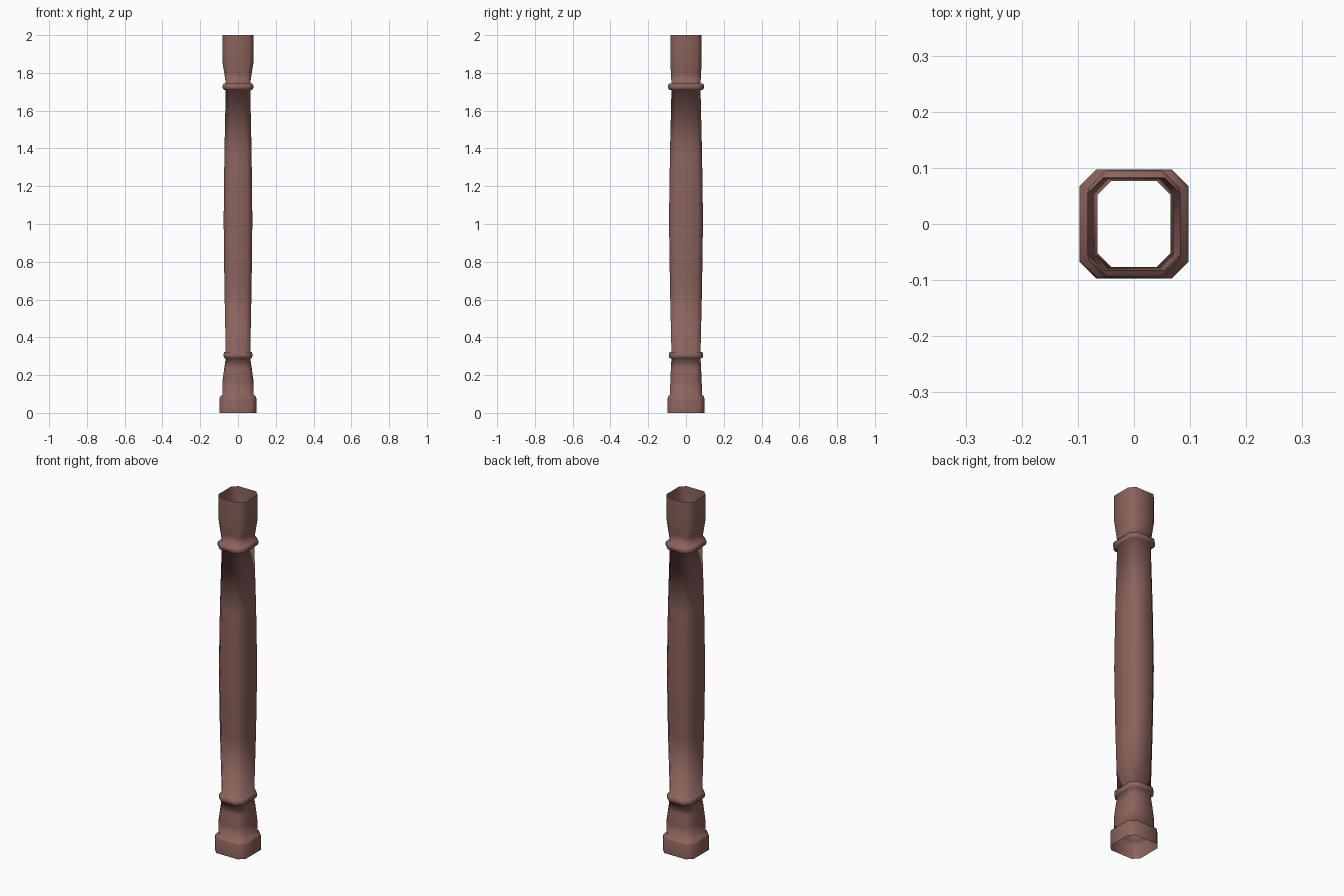
import bpy
import bmesh

if "Cube" in bpy.data.objects:
    bpy.data.objects.remove(bpy.data.objects["Cube"], do_unlink=True)

# Single reddish brown paint
paint = bpy.data.materials.new("reddish_brown")
paint.use_nodes = True
colour = (0.26, 0.125, 0.107, 1)
paint.diffuse_color = colour
paint.node_tree.nodes["Principled BSDF"].inputs["Base Color"].default_value = colour


def section(bm, half_x, half_y, z, cut):
    """One chamfered rectangle of eight corners."""
    x, y, a, b = half_x, half_y, half_x - cut, half_y - cut
    corners = [(a, -y), (x, -b), (x, b), (a, y),
               (-a, y), (-x, b), (-x, -b), (-a, -y)]
    return [bm.verts.new((px, py, z)) for px, py in corners]


def collar(z, half_x, half_y):
    """Rounded moulding that swells out of the neck and back."""
    steps = [(-0.018, 0.0), (-0.016, 0.7), (-0.007, 1.0),
             (0.007, 1.0), (0.016, 0.7), (0.018, 0.0)]
    return [(NECK_X + (half_x - NECK_X) * t, NECK_Y + (half_y - NECK_Y) * t,
             z + dz, 0.025 + 0.005 * t) for dz, t in steps]


NECK_X, NECK_Y = 0.065, 0.077

# Sections from foot to top: half width, half depth, height, chamfer
foot = [(0.097, 0.097, 0.0, 0.03), (0.097, 0.097, 0.078, 0.03),
        (0.093, 0.093, 0.09, 0.029), (0.083, 0.085, 0.094, 0.028)]
pedestal = [(0.082, 0.083, 0.17, 0.028), (0.073, 0.08, 0.235, 0.026)]
shaft = [(0.072, 0.085, 0.67, 0.027), (0.076, 0.09, 1.02, 0.028),
         (0.072, 0.085, 1.37, 0.027)]
head = [(0.073, 0.08, 1.8, 0.026), (0.083, 0.083, 1.86, 0.028),
        (0.083, 0.083, 2.0, 0.028)]
profile = (foot + pedestal + collar(0.306, 0.076, 0.091) + shaft
           + collar(1.727, 0.081, 0.095) + head)

# Hollow column, open at both ends
bm = bmesh.new()
loops = [section(bm, *row) for row in profile]
for low, high in zip(loops, loops[1:]):
    for i in range(8):
        j = (i + 1) % 8
        bm.faces.new((low[i], low[j], high[j], high[i]))
for face in bm.faces:
    face.smooth = True
mesh = bpy.data.meshes.new("column")
bm.to_mesh(mesh)
bm.free()
mesh.materials.append(paint)
column = bpy.data.objects.new("column", mesh)
bpy.context.collection.objects.link(column)
